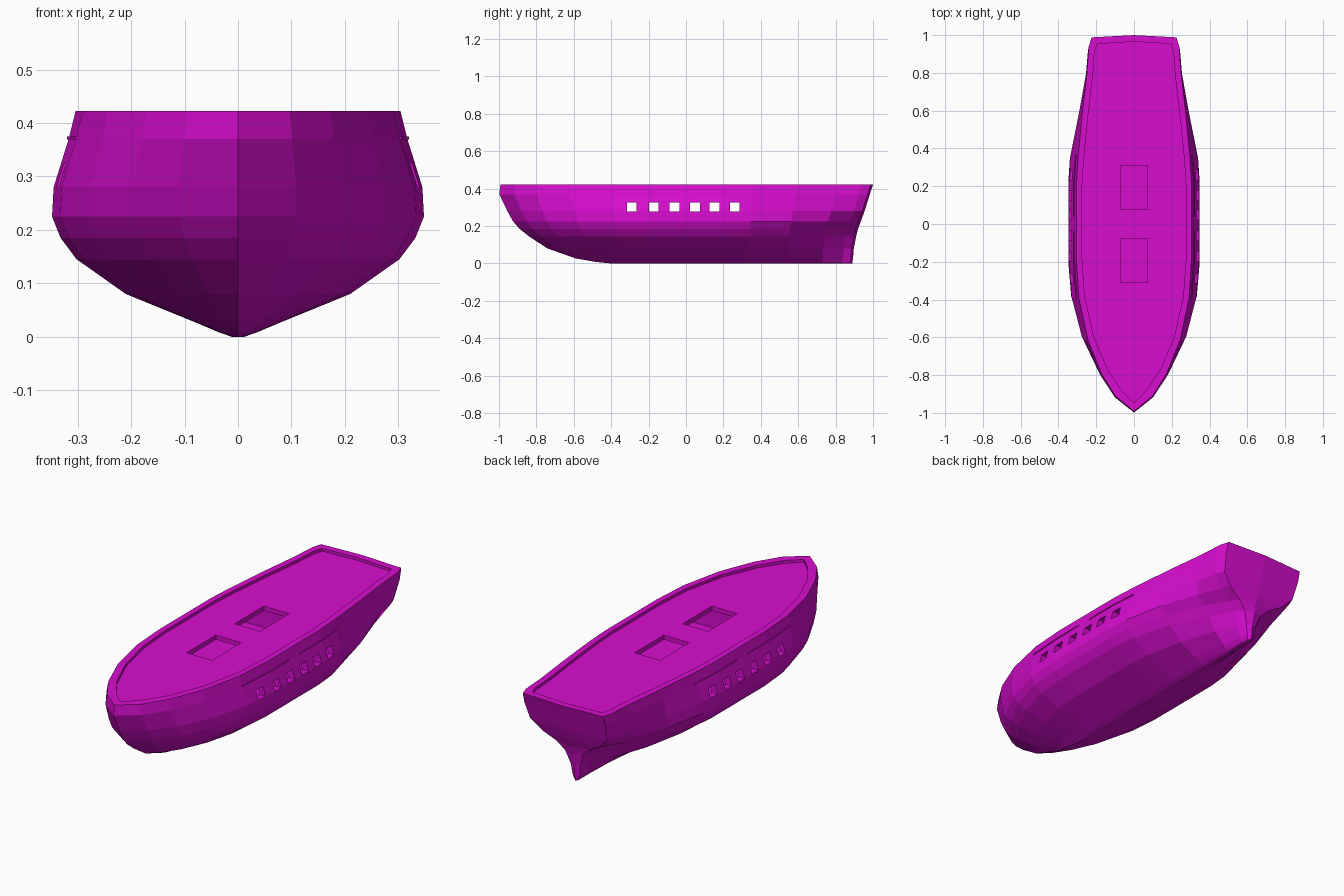
import bpy, bmesh

if "Cube" in bpy.data.objects:
    bpy.data.objects.remove(bpy.data.objects["Cube"])

paint = bpy.data.materials.new("magenta_paint")
paint.diffuse_color = (0.68, 0.004, 0.62, 1)
paint.use_nodes = True
paint.node_tree.nodes["Principled BSDF"].inputs["Base Color"].default_value = paint.diffuse_color

# Waterlines: height, bow y, stern y, half breadth amidships, half breadth at transom, bow fullness
LEVELS = [
    (0.000, -0.40, 0.890, 0.012, 0.010, 1.0),
    (0.008, -0.48, 0.890, 0.035, 0.015, 1.0),
    (0.027, -0.59, 0.893, 0.080, 0.020, 0.9),
    (0.080, -0.74, 0.897, 0.210, 0.028, 0.8),
    (0.145, -0.84, 0.910, 0.302, 0.050, 0.75),
    (0.185, -0.89, 0.920, 0.332, 0.090, 0.72),
    (0.225, -0.925, 0.935, 0.348, 0.160, 0.7),
    (0.280, -0.955, 0.955, 0.345, 0.215, 0.69),
    (0.370, -0.998, 0.983, 0.317, 0.228, 0.69),
    (0.422, -0.992, 1.000, 0.304, 0.225, 0.69),
]
STATIONS = [-1, -0.92, -0.8, -0.62, -0.4, -0.2, 0, 0.22, 0.36, 0.6, 0.82, 0.95, 1]


def hull_point(level, station):
    """Half breadth and y position on a waterline at a station."""
    z, bow, stern, mid, end, full = level
    y, w = station, mid
    if station < -0.2:
        u = (station + 1) / 0.8
        y = bow + u * (-0.2 - bow)
        w = mid * max(0, 1 - (1 - u) ** 2) ** full
    elif station > 0.22:
        v = (station - 0.22) / 0.78
        y = 0.22 + v * (stern - 0.012 - 0.22)
        w = mid + (end - mid) * v ** (1.3 + 0.5 * (z < 0.25))
        if station == 0.95:
            w += 0.008 * (z > 0.25)
    return w, y


def mesh_object(name, bm):
    bmesh.ops.remove_doubles(bm, verts=bm.verts, dist=1e-5)
    bmesh.ops.recalc_face_normals(bm, faces=bm.faces)
    me = bpy.data.meshes.new(name)
    bm.to_mesh(me)
    bm.free()
    me.materials.append(paint)
    ob = bpy.data.objects.new(name, me)
    bpy.context.collection.objects.link(ob)
    return ob


def prism(name, bottom, top):
    """Solid between two matching loops of points."""
    bm = bmesh.new()
    a = [bm.verts.new(p) for p in bottom]
    b = [bm.verts.new(p) for p in top]
    bm.faces.new(a)
    bm.faces.new(b)
    n = len(a)
    for i in range(n):
        bm.faces.new((a[i], a[(i + 1) % n], b[(i + 1) % n], b[i]))
    return mesh_object(name, bm)


def box(name, x, y, z):
    loop = [(x[0], y[0]), (x[1], y[0]), (x[1], y[1]), (x[0], y[1])]
    return prism(name, [(*p, z[0]) for p in loop], [(*p, z[1]) for p in loop])


# Hull lofted through the waterlines, with a slightly pointed transom
bm = bmesh.new()
grids = []
for side in (-1, 1):
    grid = []
    for lev in LEVELS:
        pts = [hull_point(lev, s) for s in STATIONS] + [(0, lev[2])]
        grid.append([bm.verts.new((side * w, y, lev[0])) for w, y in pts])
    for lo, hi in zip(grid, grid[1:]):
        for i in range(len(lo) - 1):
            bm.faces.new((lo[i], lo[i + 1], hi[i + 1], hi[i]))
    grids.append(grid)
for row in (0, -1):
    a, b = grids[0][row], grids[1][row]
    for i in range(len(a) - 1):
        bm.faces.new((a[i], a[i + 1], b[i + 1], b[i]))
bmesh.ops.remove_doubles(bm, verts=bm.verts, dist=1e-5)
bmesh.ops.dissolve_degenerate(bm, dist=1e-5, edges=bm.edges)
hull = mesh_object("hull", bm)

cutters = []
# Shallow deck recess inside the rim
half = [(w - 0.03, y * 0.965) for w, y in (hull_point(LEVELS[-1], s) for s in STATIONS) if w > 0.05]
loop = [(0, -0.945)] + half + [(0, 0.965)] + [(-w, y) for w, y in reversed(half)]
cutters.append(prism("deck_cutter", [(*p, 0.408) for p in loop], [(*p, 0.5) for p in loop]))

# Lower deck room
cutters.append(prism(
    "room_cutter",
    [(-0.31, -0.36, 0.27), (0.31, -0.36, 0.27), (0.31, 0.36, 0.27), (-0.31, 0.36, 0.27)],
    [(-0.275, -0.36, 0.385), (0.275, -0.36, 0.385), (0.275, 0.36, 0.385), (-0.275, 0.36, 0.385)]))

# Two deck hatches
for y in (-0.193, 0.193):
    cutters.append(box("hatch_cutter", (-0.071, 0.071), (y - 0.117, y + 0.117), (0.33, 0.52)))

# Six gun ports through both sides
for y in (-0.29, -0.172, -0.062, 0.048, 0.152, 0.26):
    cutters.append(box("port_cutter", (-0.6, 0.6), (y - 0.026, y + 0.026), (0.279, 0.326)))

for c in cutters:
    c.hide_render = True
    c.hide_set(True)
    mod = hull.modifiers.new(c.name, "BOOLEAN")
    mod.operation = "DIFFERENCE"
    mod.solver = "EXACT"
    mod.object = c

# Thin battens above the gun ports
for side in (-1, 1):
    for y0, y1 in ((-0.4, -0.2), (-0.2, -0.04), (0.04, 0.22), (0.22, 0.365)):
        ends = []
        for y in (y0, y1):
            u = min(1, (y + 1) / 0.8)
            w = 0.317 * (1 - (1 - u) ** 2) ** 0.69
            if y > 0.22:
                w = hull_point(LEVELS[-2], y)[0]
            ends.append([(side * (w + dx), y, z) for dx, z in
                         ((-0.008, 0.369), (0.003, 0.369), (0.003, 0.375), (-0.008, 0.375))])
        prism("side_batten", *ends)
